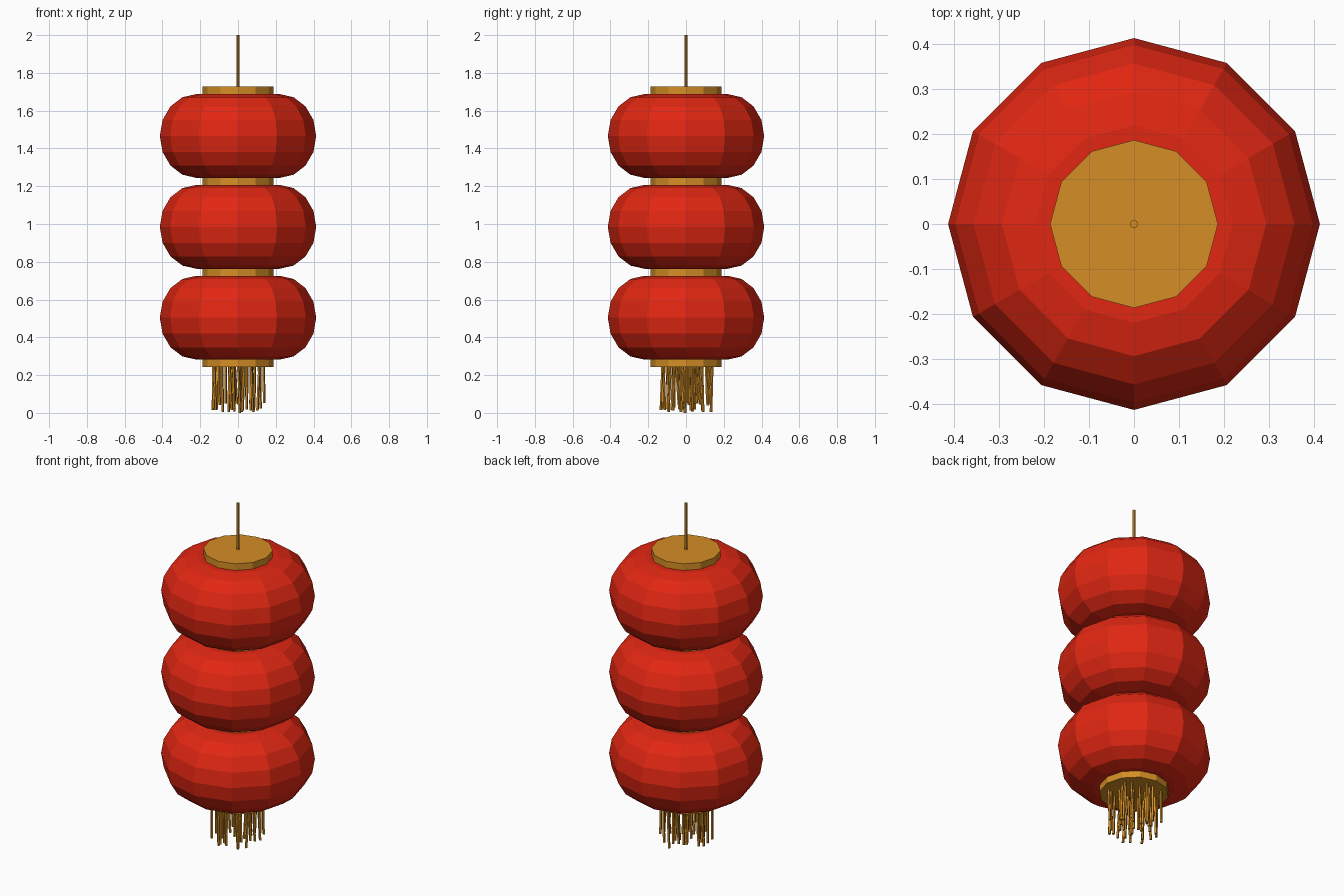
import bpy, bmesh, math, random
from mathutils import Vector

if "Cube" in bpy.data.objects:
    bpy.data.objects.remove(bpy.data.objects["Cube"])

random.seed(4)


def material(name, rgb):
    m = bpy.data.materials.new(name)
    m.diffuse_color = (*rgb, 1)
    m.use_nodes = True
    m.node_tree.nodes["Principled BSDF"].inputs["Base Color"].default_value = m.diffuse_color
    return m


RED = material("lantern red", (0.75, 0.02, 0.006))
GOLD = material("gold", (0.66, 0.27, 0.019))


def finish(name, bm, mat):
    bmesh.ops.recalc_face_normals(bm, faces=bm.faces)
    me = bpy.data.meshes.new(name)
    bm.to_mesh(me)
    bm.free()
    me.materials.append(mat)
    ob = bpy.data.objects.new(name, me)
    bpy.context.collection.objects.link(ob)
    return ob


def add_lathe(bm, profile, sides):
    """Rings of (radius, z, centre x, centre y), closed with flat caps."""
    rings = []
    for r, z, cx, cy in profile:
        rings.append([bm.verts.new((cx + r * math.cos(2 * math.pi * i / sides),
                                    cy + r * math.sin(2 * math.pi * i / sides), z))
                      for i in range(sides)])
    for a, b in zip(rings, rings[1:]):
        for i in range(sides):
            j = (i + 1) % sides
            bm.faces.new((a[i], a[j], b[j], b[i]))
    bm.faces.new(rings[0][::-1])
    bm.faces.new(rings[-1])


def lathe(name, profile, sides, mat):
    bm = bmesh.new()
    add_lathe(bm, [(r, z, 0, 0) for r, z in profile], sides)
    return finish(name, bm, mat)


# Three puffed lantern bodies
HALF = 0.222
for k, zc in enumerate((0.504, 0.985, 1.466)):
    prof = []
    for s in range(9):
        a = math.radians(-90 + 22.5 * s)
        prof.append((0.22 + 0.194 * math.cos(a), zc + HALF * math.sin(a)))
    lathe(f"lantern_body_{k + 1}", prof, 12, RED)

# Gold collars at the bottom, between bodies and at the top
for k, (z0, z1) in enumerate(((0.243, 0.283), (0.725, 0.764), (1.206, 1.245), (1.687, 1.727))):
    lathe(f"collar_{k + 1}", [(0.187, z0), (0.187, z1)], 12, GOLD)

# Hanging rod
lathe("hanging_rod", [(0.009, 1.72), (0.009, 2.0)], 8, GOLD)

# Fringe strands, scattered over the bottom collar
bm = bmesh.new()
COUNT = 36
for i in range(COUNT):
    rad = 0.148 * math.sqrt((i + 0.5) / COUNT)
    ang = i * 2.39996 + random.uniform(-0.3, 0.3)
    x, y = rad * math.cos(ang), rad * math.sin(ang)
    low = 0.0 if i == 0 else random.uniform(0.003, 0.055)
    dx, dy = random.uniform(-0.012, 0.012), random.uniform(-0.012, 0.012)
    add_lathe(bm, [(0.0075, low, x + dx, y + dy), (0.0075, 0.25, x, y)], 5)
finish("fringe", bm, GOLD)
